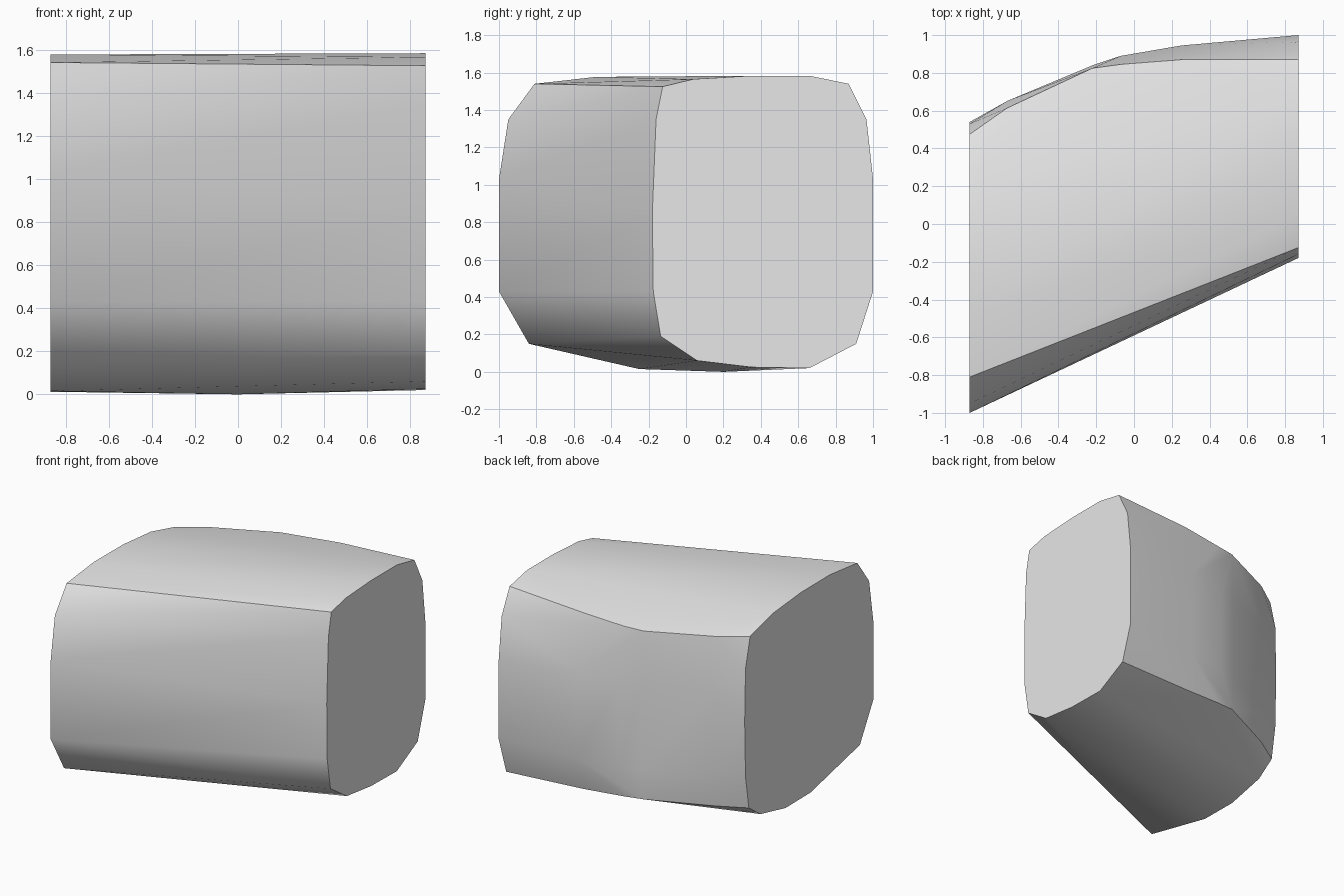
import bpy
import bmesh
import math

cube = bpy.data.objects.get("Cube")
if cube:
    bpy.data.objects.remove(cube, do_unlink=True)

# One flat grey
grey = bpy.data.materials.new("light_grey")
grey.use_nodes = True
colour = (0.8, 0.8, 0.8, 1.0)
grey.diffuse_color = colour
grey.node_tree.nodes["Principled BSDF"].inputs["Base Color"].default_value = colour

# Rounded end sections, as (y, z) points around the outline
HALF = 0.87
left_end = [(-0.18, 0.85), (-0.16, 1.35), (-0.125, 1.525), (0.04, 1.565),
            (0.35, 1.583), (0.66, 1.583), (0.87, 1.54), (0.965, 1.35),
            (1.0, 1.03), (1.0, 0.43), (0.91, 0.15), (0.66, 0.02),
            (0.35, 0.025), (0.06, 0.06), (-0.135, 0.19), (-0.175, 0.43)]
right_end = [(-1.0, 0.43), (-1.0, 1.03), (-0.95, 1.35), (-0.81, 1.54),
             (-0.48, 1.577), (-0.13, 1.575), (0.2, 1.545), (0.475, 1.475),
             (0.53, 1.25), (0.54, 0.85), (0.53, 0.43), (0.49, 0.18),
             (0.35, 0.08), (0.05, 0.012), (-0.25, 0.015), (-0.84, 0.15)]

# Bowed back wall: x, crease y, wall y, crease heights
back_ribs = [(-0.67, 0.615, 0.652, 0.19, 1.475),
             (-0.22, 0.825, 0.84, 0.20, 1.475),
             (-0.07, 0.845, 0.89, 0.19, 1.48),
             (0.25, 0.87, 0.945, 0.17, 1.505)]

bm = bmesh.new()
for x, section in ((HALF, left_end), (-HALF, right_end)):
    for y, z in section:
        bm.verts.new((x, y, z))
for x, crease, wall, low, high in back_ribs:
    for y, z in ((crease, low), (wall, 0.43), (wall, 1.08), (crease, high)):
        bm.verts.new((x, y, z))
# Slight sag of the underside
bm.verts.new((0.0, 0.2, 0.0))

# Skin the sections, then merge the flat areas
hull = bmesh.ops.convex_hull(bm, input=bm.verts[:])
spare = {v for v in hull["geom_interior"] + hull["geom_unused"]
         if isinstance(v, bmesh.types.BMVert)}
bmesh.ops.delete(bm, geom=list(spare), context='VERTS')
bmesh.ops.dissolve_limit(bm, angle_limit=math.radians(0.5),
                         verts=bm.verts[:], edges=bm.edges[:])
bmesh.ops.recalc_face_normals(bm, faces=bm.faces[:])

mesh = bpy.data.meshes.new("rounded_block")
bm.to_mesh(mesh)
bm.free()
mesh.materials.append(grey)
block = bpy.data.objects.new("rounded_block", mesh)
bpy.context.collection.objects.link(block)

# Smooth walls with sharp creases
bpy.ops.object.select_all(action='DESELECT')
block.select_set(True)
bpy.context.view_layer.objects.active = block
bpy.ops.object.shade_smooth_by_angle(angle=math.radians(32))
